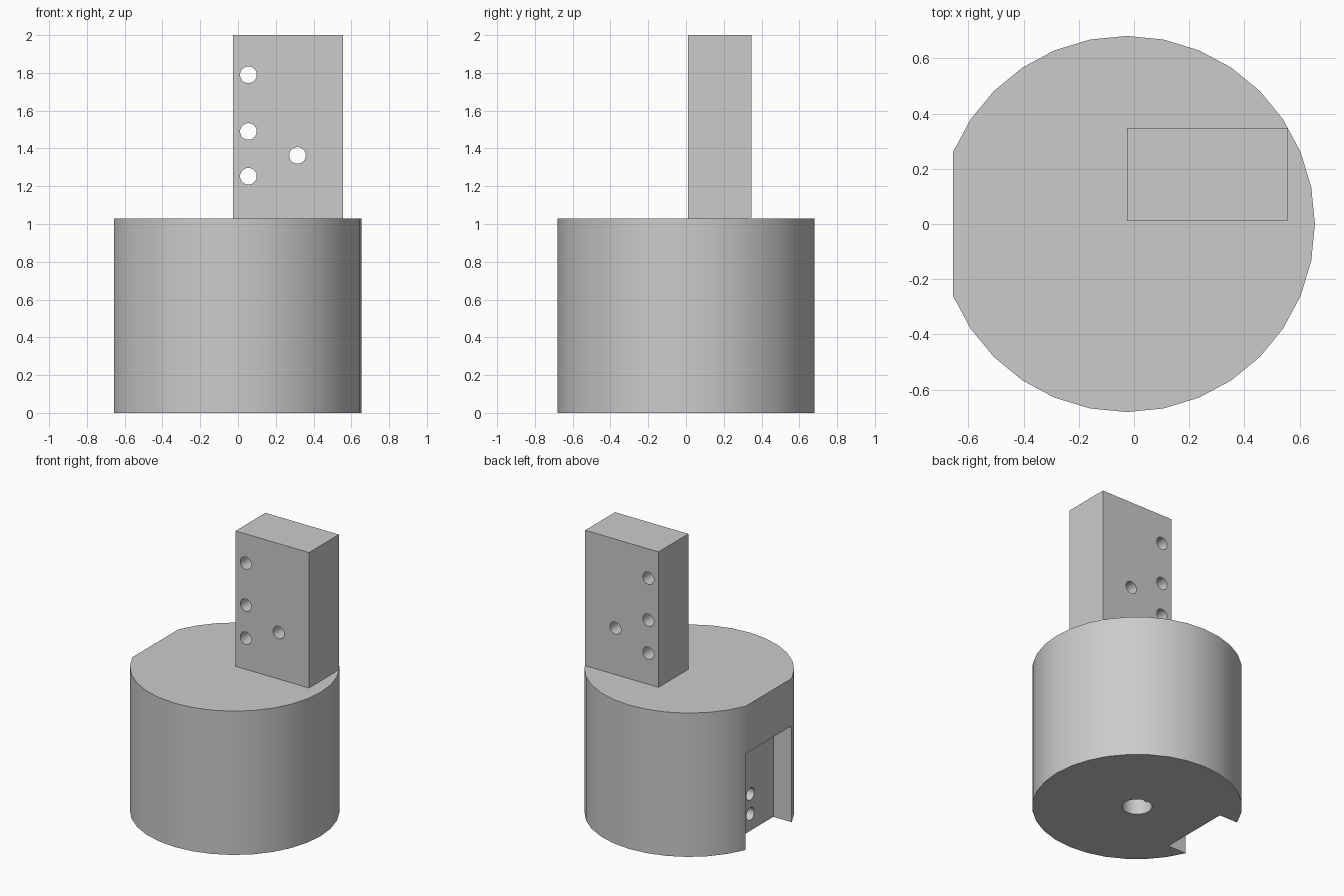
import bpy, bmesh, math
from mathutils import Matrix, Vector

if "Cube" in bpy.data.objects:
    bpy.data.objects.remove(bpy.data.objects["Cube"], do_unlink=True)

R, AXIS_X, TOP = 0.681, -0.026, 1.03
HOLE_R = 0.044

grey = bpy.data.materials.new("plain grey")
grey.use_nodes = True
grey.diffuse_color = (0.6, 0.6, 0.6, 1)
grey.node_tree.nodes["Principled BSDF"].inputs["Base Color"].default_value = (0.6, 0.6, 0.6, 1)


def finish(name, bm):
    bmesh.ops.recalc_face_normals(bm, faces=bm.faces)
    mesh = bpy.data.meshes.new(name)
    bm.to_mesh(mesh)
    bm.free()
    obj = bpy.data.objects.new(name, mesh)
    bpy.context.collection.objects.link(obj)
    mesh.materials.append(grey)
    return obj


def box(name, lo, hi):
    lo, hi = Vector(lo), Vector(hi)
    bm = bmesh.new()
    bmesh.ops.create_cube(bm, size=1)
    bmesh.ops.scale(bm, vec=hi - lo, verts=bm.verts)
    bmesh.ops.translate(bm, vec=(lo + hi) / 2, verts=bm.verts)
    return finish(name, bm)


def rod(name, start, end, radius):
    start, end = Vector(start), Vector(end)
    d = end - start
    turn = d.to_track_quat('Z', 'Y').to_matrix().to_4x4()
    bm = bmesh.new()
    bmesh.ops.create_cone(bm, cap_ends=True, segments=32, radius1=radius, radius2=radius,
                          depth=d.length, matrix=Matrix.Translation((start + end) / 2) @ turn)
    return finish(name, bm)


def cut(target, cutters):
    bpy.context.view_layer.objects.active = target
    for c in cutters:
        mod = target.modifiers.new("cut", 'BOOLEAN')
        mod.operation, mod.solver, mod.object = 'DIFFERENCE', 'EXACT', c
        bpy.ops.object.modifier_apply(modifier=mod.name)
        bpy.data.objects.remove(c, do_unlink=True)


def smooth(obj):
    bpy.ops.object.select_all(action='DESELECT')
    obj.select_set(True)
    bpy.context.view_layer.objects.active = obj
    bpy.ops.object.shade_smooth_by_angle(angle=math.radians(30))


# Round base: a 32-sided drum with a flat on the -x side
bm = bmesh.new()
ring = [bm.verts.new((AXIS_X + R * math.cos(a), R * math.sin(a), 0))
        for a in (math.tau * i / 32 for i in range(-14, 15))]
face = bm.faces.new(ring)
top = bmesh.ops.extrude_face_region(bm, geom=[face])["geom"]
bmesh.ops.translate(bm, vec=(0, 0, TOP), verts=[v for v in top if isinstance(v, bmesh.types.BMVert)])
base = finish("round_base", bm)

# Notch under the flat, shaft bore from below and two cross holes into the bore
cutters = [box("notch_cutter", (-0.9, -0.26, -0.2), (-0.51, 0.26, 0.69)),
           rod("bore_cutter", (AXIS_X, 0, -0.2), (AXIS_X, 0, 0.6), 0.097)]
cutters += [rod("screw_cutter", (-0.9, 0, z), (AXIS_X, 0, z), HOLE_R) for z in (0.12, 0.263)]
cut(base, cutters)
smooth(base)

# Upright block with four through holes
block = box("upright_block", (-0.026, 0.01, TOP), (0.555, 0.348, 2))
cut(block, [rod("hole_cutter", (x, -0.2, z), (x, 0.6, z), HOLE_R)
            for x, z in ((0.055, 1.79), (0.055, 1.49), (0.055, 1.253), (0.315, 1.363))])
smooth(block)
